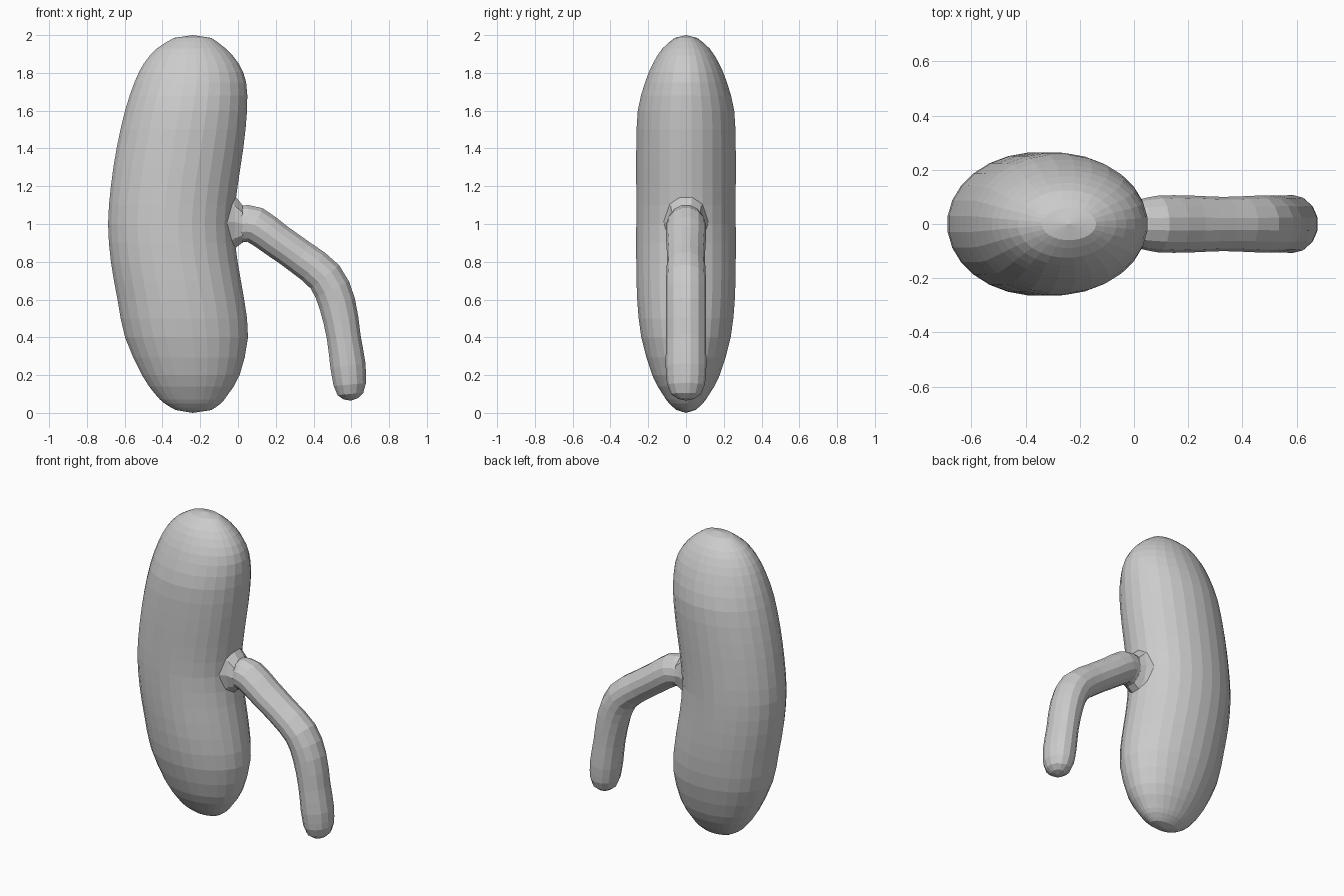
import bpy, bmesh, math
from mathutils import Vector

cube = bpy.data.objects.get("Cube")
if cube:
    bpy.data.objects.remove(cube, do_unlink=True)

grey = bpy.data.materials.new("plain grey")
grey.use_nodes = True
colour = (0.6, 0.6, 0.6, 1)
grey.diffuse_color = colour
grey.node_tree.nodes["Principled BSDF"].inputs["Base Color"].default_value = colour

Y = Vector((0, 1, 0))


def smooth_rows(rows, steps):
    """Catmull-Rom interpolation through rows of numbers."""
    pts = [Vector(r) for r in rows]
    out = []
    for i in range(len(pts) - 1):
        p, a, b, n = pts[max(i - 1, 0)], pts[i], pts[i + 1], pts[min(i + 2, len(pts) - 1)]
        for s in range(steps):
            t = s / steps
            out.append(a + (b - p) * t / 2 + (p * 2 - a * 5 + b * 4 - n) * t**2 / 2
                       + (a * 3 - p - b * 3 + n) * t**3 / 2)
    return out + [pts[-1]]


def loft(name, rings, start, end, sides):
    """Skin elliptical rings (centre, side axis, half width, half depth), closed by end points."""
    bm = bmesh.new()
    loops = []
    for centre, axis, width, depth in rings:
        angles = [math.tau * (k + 0.5) / sides for k in range(sides)]
        loops.append([bm.verts.new(centre + axis * width * math.cos(a) + Y * depth * math.sin(a))
                      for a in angles])
    first, last = bm.verts.new(start), bm.verts.new(end)
    for k in range(sides):
        j = (k + 1) % sides
        for low, high in zip(loops, loops[1:]):
            bm.faces.new((low[k], low[j], high[j], high[k]))
        bm.faces.new((first, loops[0][j], loops[0][k]))
        bm.faces.new((last, loops[-1][k], loops[-1][j]))
    bmesh.ops.recalc_face_normals(bm, faces=bm.faces)
    mesh = bpy.data.meshes.new(name)
    bm.to_mesh(mesh)
    bm.free()
    mesh.materials.append(grey)
    obj = bpy.data.objects.new(name, mesh)
    bpy.context.collection.objects.link(obj)
    return obj


# Bean-shaped body: height, left edge, right edge, half depth
profile = [
    (0.015, -0.33, -0.14, 0.05), (0.05, -0.39, -0.09, 0.09), (0.1, -0.44, -0.05, 0.125),
    (0.2, -0.51, 0.01, 0.18), (0.4, -0.60, 0.055, 0.238), (0.6, -0.64, 0.035, 0.26),
    (0.8, -0.675, 0.0, 0.265), (1.0, -0.69, -0.02, 0.265), (1.2, -0.675, 0.0, 0.265),
    (1.4, -0.645, 0.03, 0.265), (1.6, -0.60, 0.05, 0.257), (1.75, -0.55, 0.045, 0.218),
    (1.85, -0.50, 0.005, 0.176), (1.93, -0.43, -0.065, 0.125), (1.985, -0.34, -0.14, 0.06),
]
body_rings = [(Vector(((l + r) / 2, 0, z)), Vector((1, 0, 0)), (r - l) / 2, d)
              for z, l, r, d in smooth_rows(profile, 2)]
loft("body", body_rings, (-0.24, 0, 0), (-0.24, 0, 2), 28)

# Bent tube: x, z, radius in the bend plane, half depth
path = [
    (0.02, 1.0, 0.1, 0.09), (0.09, 0.995, 0.1, 0.105), (0.21, 0.91, 0.095, 0.105),
    (0.33, 0.825, 0.095, 0.1), (0.46, 0.72, 0.1, 0.105), (0.525, 0.58, 0.1, 0.105),
    (0.56, 0.4, 0.092, 0.105), (0.582, 0.25, 0.096, 0.108), (0.592, 0.15, 0.088, 0.1),
]
rows = smooth_rows(path, 2)
tube_rings = []
for i, (x, z, r, d) in enumerate(rows):
    a, b = rows[max(i - 1, 0)], rows[min(i + 1, len(rows) - 1)]
    along = Vector((b[0] - a[0], 0, b[1] - a[1])).normalized()
    if i == 0:
        along = Vector((1, 0, 0))
    tube_rings.append((Vector((x, 0, z)), along.cross(Y), r, d))
# Rounded tip
side = tube_rings[-1][1]
tube_rings.append((Vector((0.595, 0, 0.1)), side, 0.07, 0.08))
tube_rings.append((Vector((0.597, 0, 0.075)), side, 0.04, 0.045))
loft("tube", tube_rings, (-0.1, 0, 1.0), (0.597, 0, 0.065), 14)

# Flared collar where the tube meets the body
up = Vector((0, 0, 1))
collar_rings = [(Vector((x, 0, z)), up, h, d) for x, z, h, d in
                ((-0.06, 1.01, 0.19, 0.12), (-0.015, 1.01, 0.145, 0.1), (0.025, 1.0, 0.103, 0.092))]
loft("collar", collar_rings, (-0.1, 0, 1.0), (0.03, 0, 1.0), 10)
